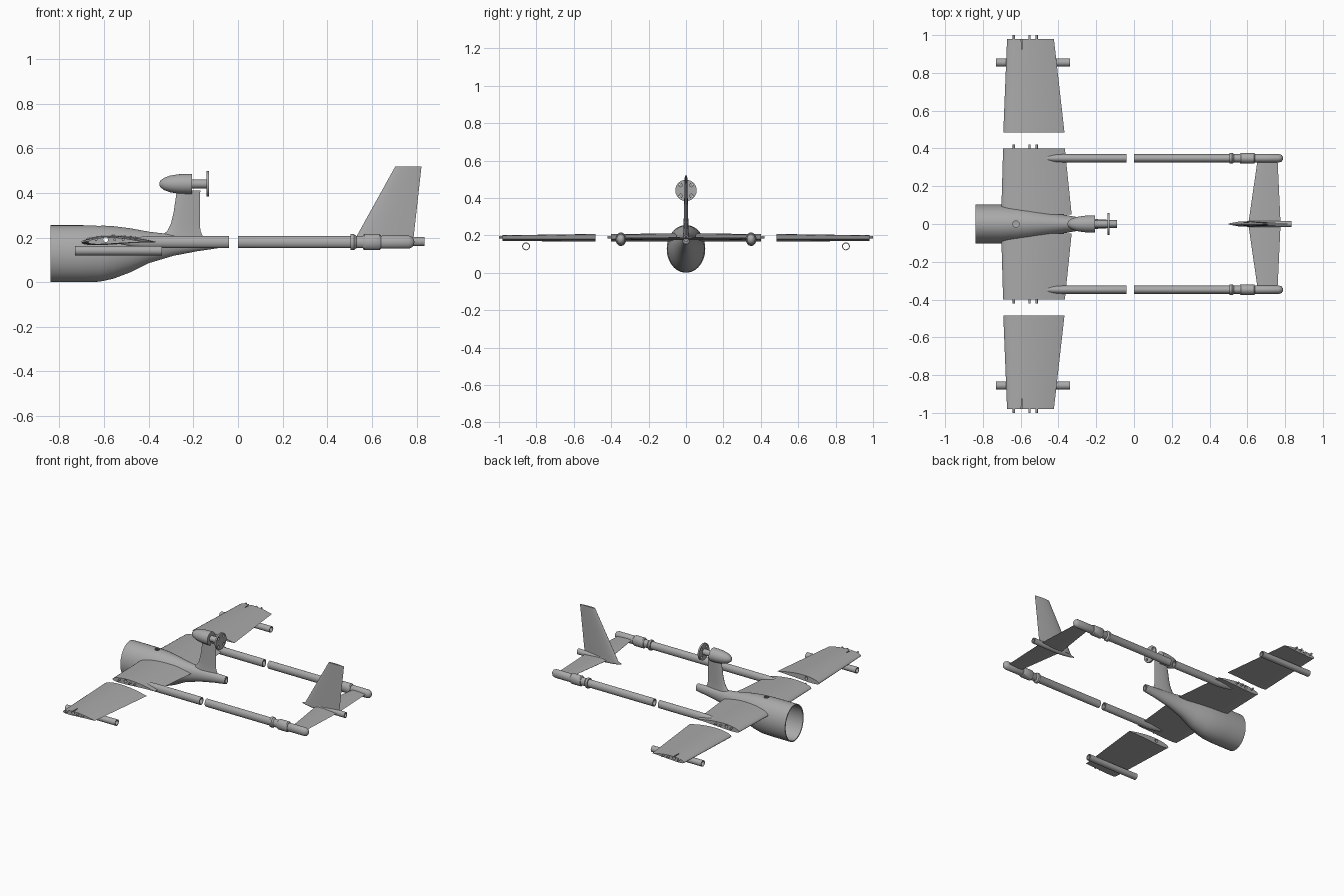
import bpy, bmesh, math
from mathutils import Vector

if "Cube" in bpy.data.objects:
    bpy.data.objects.remove(bpy.data.objects["Cube"], do_unlink=True)

GRAY = bpy.data.materials.new("plain gray")
GRAY.use_nodes = True
GRAY.diffuse_color = (0.4, 0.4, 0.4, 1)
GRAY.node_tree.nodes["Principled BSDF"].inputs["Base Color"].default_value = (0.4, 0.4, 0.4, 1)


def skin(name, rings, closed=False):
    """Bridge matching rings of points; cap the ends or join last to first."""
    bm = bmesh.new()
    loops = [[bm.verts.new(p) for p in ring] for ring in rings]
    n = len(loops[0])
    pairs = list(zip(loops, loops[1:]))
    if closed:
        pairs.append((loops[-1], loops[0]))
    else:
        bm.faces.new(loops[0])
        bm.faces.new(loops[-1])
    for a, b in pairs:
        for i in range(n):
            j = (i + 1) % n
            bm.faces.new((a[i], a[j], b[j], b[i]))
    bmesh.ops.recalc_face_normals(bm, faces=bm.faces)
    mesh = bpy.data.meshes.new(name)
    bm.to_mesh(mesh)
    bm.free()
    mesh.materials.append(GRAY)
    ob = bpy.data.objects.new(name, mesh)
    bpy.context.collection.objects.link(ob)
    return ob


def oval(x, y, z, ry, rz, n=40):
    angles = [math.tau * i / n for i in range(n)]
    return [Vector((x, y + ry * math.cos(a), z + rz * math.sin(a))) for a in angles]


def turned(name, profile, y, z, squash=1.0, closed=False):
    """Part turned around a lengthwise axis; profile holds (x, radius)."""
    return skin(name, [oval(x, y, z, r * squash, r) for x, r in profile], closed)


def foil(x0, x1, thick, camber, n=14):
    """Closed outline of a wing section as (x, height) pairs."""
    chord = x1 - x0

    def point(t, side):
        half = 5 * thick * (0.2969 * math.sqrt(t) - 0.126 * t - 0.3516 * t**2
                            + 0.2843 * t**3 - 0.1036 * t**4)
        return x0 + chord * t, chord * (side * half + 4 * camber * t * (1 - t))

    ts = [(1 - math.cos(math.pi * i / n)) / 2 for i in range(n + 1)]
    return [point(t, 1) for t in ts] + [point(t, -1) for t in ts[-2:0:-1]]


def wing(name, stations, z, thick, camber=0.0):
    return skin(name, [[Vector((x, y, z + h)) for x, h in foil(x0, x1, thick, camber)]
                       for y, x0, x1 in stations])


def fin(name, stations, thick):
    return skin(name, [[Vector((x, h, z)) for x, h in foil(x0, x1, thick, 0)]
                       for z, x0, x1 in stations])


def rod(name, start, end, radius, n=20):
    """Round bar between two points."""
    start, end = Vector(start), Vector(end)
    turn = (end - start).to_track_quat('Z', 'Y')
    ring = [turn @ Vector((radius * math.cos(math.tau * i / n),
                           radius * math.sin(math.tau * i / n), 0)) for i in range(n)]
    return skin(name, [[start + p for p in ring], [end + p for p in ring]])


def cut(ob, cutter):
    mod = ob.modifiers.new("hole", 'BOOLEAN')
    mod.operation, mod.solver, mod.object = 'DIFFERENCE', 'EXACT', cutter
    bpy.context.view_layer.objects.active = ob
    bpy.ops.object.modifier_apply(modifier=mod.name)


parts, cutters = [], []

# Hollow fuselage: x, half width, bottom, top
hull = [(-0.84, 0.103, 0, 0.255), (-0.70, 0.103, 0, 0.255), (-0.62, 0.098, 0.002, 0.254),
        (-0.56, 0.09, 0.015, 0.251), (-0.48, 0.073, 0.045, 0.241), (-0.40, 0.054, 0.085, 0.226),
        (-0.29, 0.035, 0.118, 0.213), (-0.18, 0.024, 0.139, 0.207), (-0.09, 0.02, 0.152, 0.204)]


def hull_ring(x, w, lo, hi, wall=0.0):
    return oval(x, 0, (lo + hi) / 2, w - wall, (hi - lo) / 2 - wall, 56)


fuselage = skin("fuselage", [hull_ring(*h) for h in hull]
                + [hull_ring(*h, wall=0.007) for h in reversed(hull)], closed=True)
parts.append(fuselage)
hatch_cutter = rod("hatch_cutter", (-0.625, 0, 0.2), (-0.625, 0, 0.3), 0.017)
spar_cutter = rod("spar_cutter", (-0.593, -1.1, 0.19), (-0.593, 1.1, 0.19), 0.011)
cutters += [hatch_cutter, spar_cutter]
cut(fuselage, hatch_cutter)
cut(fuselage, spar_cutter)

# Wings, booms and tubes on both sides
for side, s in (("left", 1), ("right", -1)):
    inner = wing(side + "_inner_wing", [(s * 0.05, -0.703, -0.33), (s * 0.4, -0.693, -0.366)],
                 0.179, 0.115, 0.03)
    outer = wing(side + "_outer_wing", [(s * 0.485, -0.692, -0.368), (s * 0.98, -0.672, -0.424)],
                 0.179, 0.12, 0.03)
    for panel in (inner, outer):
        cut(panel, spar_cutter)
    parts += [inner, outer]

    for end in (0.4, 0.98):
        for i, x in enumerate((-0.636, -0.553, -0.515)):
            parts.append(rod(f"{side}_joint_pin_{i + 1}", (x, s * (end - 0.03), 0.19),
                             (x, s * (end + 0.02), 0.19), 0.006, 12))

    # Open tube slung under the outer wing
    parts.append(turned(side + "_wing_tube", [(-0.73, 0.021), (-0.34, 0.021),
                                              (-0.34, 0.016), (-0.73, 0.016)],
                        s * 0.855, 0.141, closed=True))

    # Split tail boom with coupling collars
    y, z = s * 0.348, 0.179
    parts.append(turned(side + "_front_boom", [(-0.53, 0.008), (-0.47, 0.02), (-0.41, 0.027),
                                               (-0.04, 0.027), (-0.04, 0.02), (-0.2, 0.02)],
                        y, z, 0.8))
    parts.append(turned(side + "_rear_boom", [(0.2, 0.02), (0, 0.02), (0, 0.027), (0.64, 0.027),
                                              (0.645, 0.029), (0.765, 0.029), (0.78, 0.023),
                                              (0.788, 0.012), (0.79, 0.003)], y, z, 0.8))
    parts.append(turned(side + "_boom_ring", [(0.505, 0.036), (0.52, 0.036), (0.53, 0.027)],
                        y, z, 0.8))
    parts.append(turned(side + "_boom_collar", [(0.56, 0.031), (0.566, 0.036), (0.634, 0.036),
                                                (0.64, 0.031)], y, z, 0.8))

# Tail: stabilizer, upright fin and centre tube
parts.append(wing("stabilizer", [(-0.345, 0.655, 0.76), (0, 0.605, 0.776), (0.345, 0.655, 0.76)],
                  0.182, 0.1))
parts.append(fin("tail_fin", [(0.185, 0.52, 0.785), (0.519, 0.705, 0.822)], 0.11))
parts.append(turned("tail_tube", [(0.5, 0.003), (0.53, 0.01), (0.58, 0.016), (0.64, 0.02),
                                  (0.835, 0.02), (0.835, 0.013), (0.75, 0.013)],
                    0, 0.182, 0.85))

# Engine pylon and pod
parts.append(fin("engine_pylon", [(0.19, -0.36, -0.15), (0.21, -0.338, -0.16),
                                  (0.23, -0.317, -0.168), (0.26, -0.301, -0.171),
                                  (0.31, -0.289, -0.171), (0.41, -0.274, -0.169)], 0.17))
parts.append(turned("engine_pod", [(-0.352, 0.006), (-0.346, 0.017), (-0.33, 0.028),
                                   (-0.305, 0.037), (-0.27, 0.043), (-0.24, 0.045),
                                   (-0.207, 0.045)], 0, 0.44))
parts.append(turned("motor_shaft", [(-0.22, 0.02), (-0.137, 0.02)], 0, 0.44))
disc = turned("motor_disc", [(-0.141, 0.057), (-0.13, 0.057)], 0, 0.44)
for i in range(4):
    a = math.pi * (i + 0.5) / 2
    y, z = 0.04 * math.cos(a), 0.44 + 0.04 * math.sin(a)
    hole = rod("disc_cutter", (-0.16, y, z), (-0.11, y, z), 0.009)
    cut(disc, hole)
    cutters.append(hole)
parts.append(disc)

for ob in cutters:
    bpy.data.objects.remove(ob, do_unlink=True)

# Smooth shading with crisp edges
bpy.ops.object.select_all(action='DESELECT')
for ob in parts:
    ob.select_set(True)
bpy.context.view_layer.objects.active = parts[0]
bpy.ops.object.shade_smooth_by_angle(angle=math.radians(35))
